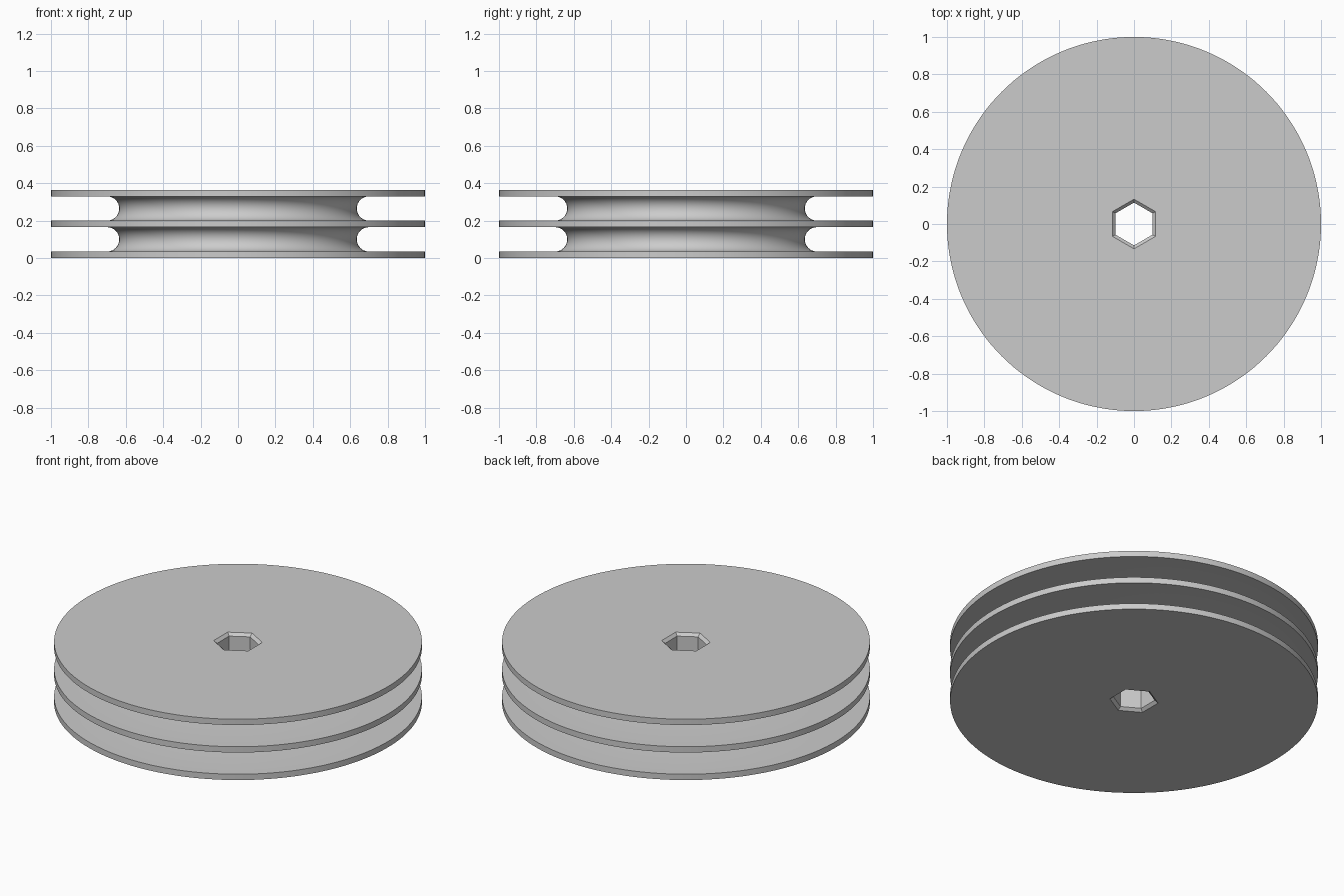
import bpy, bmesh, math

if "Cube" in bpy.data.objects:
    bpy.data.objects.remove(bpy.data.objects["Cube"])

SEG = 144                      # divisible by 12 so hex corners land on vertices
T, G = 0.035, 0.13             # flange thickness, groove width
H = 3 * T + 2 * G              # total height
R, GROOVE_R = 1.0, 0.70        # rim radius, centre radius of the rounded groove floor
BORE, CHAMFER = 0.099, 0.016   # hex apothem, chamfer size
ARC = 16

# Cross-section rings: (radius or apothem, z, is_hex), running around the closed outline
rings = [(BORE + CHAMFER, 0, True), (R, 0, False)]
for k in range(2):
    z0 = k * (T + G) + T
    zc = z0 + G / 2
    rings.append((R, z0, False))
    for i in range(ARC + 1):   # half-round groove floor
        a = math.pi * i / ARC
        rings.append((GROOVE_R - G / 2 * math.sin(a), zc - G / 2 * math.cos(a), False))
    rings.append((R, z0 + G, False))
rings += [(R, H, False), (BORE + CHAMFER, H, True),
          (BORE, H - CHAMFER, True), (BORE, CHAMFER, True)]


def radius(r, is_hex, a):
    """Distance from the axis at angle a; hex flats face +x and -x."""
    if not is_hex:
        return r
    sector = math.pi / 3
    return r / math.cos((a + sector / 2) % sector - sector / 2)


bm = bmesh.new()
loops = []
for r, z, is_hex in rings:
    loop = []
    for s in range(SEG):
        a = 2 * math.pi * s / SEG
        d = radius(r, is_hex, a)
        loop.append(bm.verts.new((d * math.cos(a), d * math.sin(a), z)))
    loops.append(loop)

# Skin neighbouring rings, closing the outline through the bore
for j, lower in enumerate(loops):
    upper = loops[(j + 1) % len(loops)]
    for s in range(SEG):
        n = (s + 1) % SEG
        bm.faces.new((lower[s], lower[n], upper[n], upper[s]))
bmesh.ops.recalc_face_normals(bm, faces=bm.faces)

mesh = bpy.data.meshes.new("double_groove_pulley")
bm.to_mesh(mesh)
bm.free()
pulley = bpy.data.objects.new("double_groove_pulley", mesh)
bpy.context.collection.objects.link(pulley)

# Single plain grey
grey = bpy.data.materials.new("light_grey")
grey.diffuse_color = (0.6, 0.6, 0.6, 1)
grey.use_nodes = True
grey.node_tree.nodes["Principled BSDF"].inputs["Base Color"].default_value = grey.diffuse_color
mesh.materials.append(grey)

# Smooth rim and grooves, crisp flange and hex edges
bpy.context.view_layer.objects.active = pulley
pulley.select_set(True)
bpy.ops.object.shade_smooth_by_angle(angle=math.radians(30))
